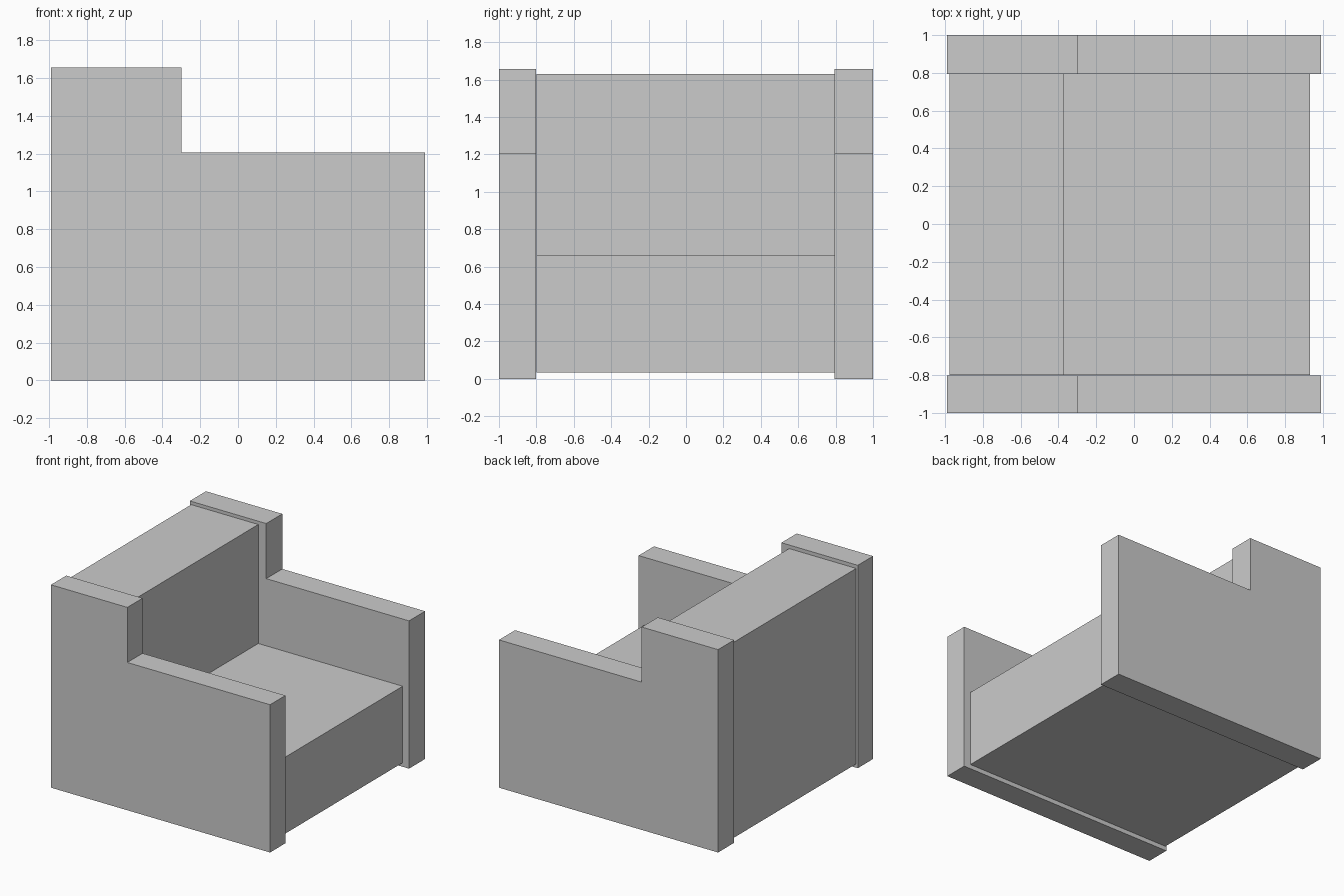
import bpy
import bmesh

if "Cube" in bpy.data.objects:
    bpy.data.objects.remove(bpy.data.objects["Cube"])


def extrude_profile(name, points, y0, y1):
    """Extrude an (x, z) outline along y into a solid."""
    bm = bmesh.new()
    face = bm.faces.new([bm.verts.new((x, y0, z)) for x, z in points])
    result = bmesh.ops.extrude_face_region(bm, geom=[face])
    verts = [v for v in result["geom"] if isinstance(v, bmesh.types.BMVert)]
    bmesh.ops.translate(bm, verts=verts, vec=(0, y1 - y0, 0))
    bmesh.ops.recalc_face_normals(bm, faces=bm.faces)
    mesh = bpy.data.meshes.new(name)
    bm.to_mesh(mesh)
    bm.free()
    obj = bpy.data.objects.new(name, mesh)
    bpy.context.collection.objects.link(obj)
    return obj


def l_profile(x0, x_step, x1, z0, z_step, z1):
    """Outline that is tall at the back and low at the front."""
    return [(x0, z0), (x1, z0), (x1, z_step),
            (x_step, z_step), (x_step, z1), (x0, z1)]


# Stepped side panels forming the armrests
arm = l_profile(-0.99, -0.30, 0.99, 0.0, 1.207, 1.657)
for name, y0, y1 in (("right_armrest", -1.0, -0.803),
                     ("left_armrest", 0.793, 1.0)):
    extrude_profile(name, arm, y0, y1)

# Seat and backrest in one block, raised slightly off the floor
seat = l_profile(-0.978, -0.372, 0.933, 0.033, 0.658, 1.63)
extrude_profile("seat_and_backrest", seat, -0.799, 0.793)
